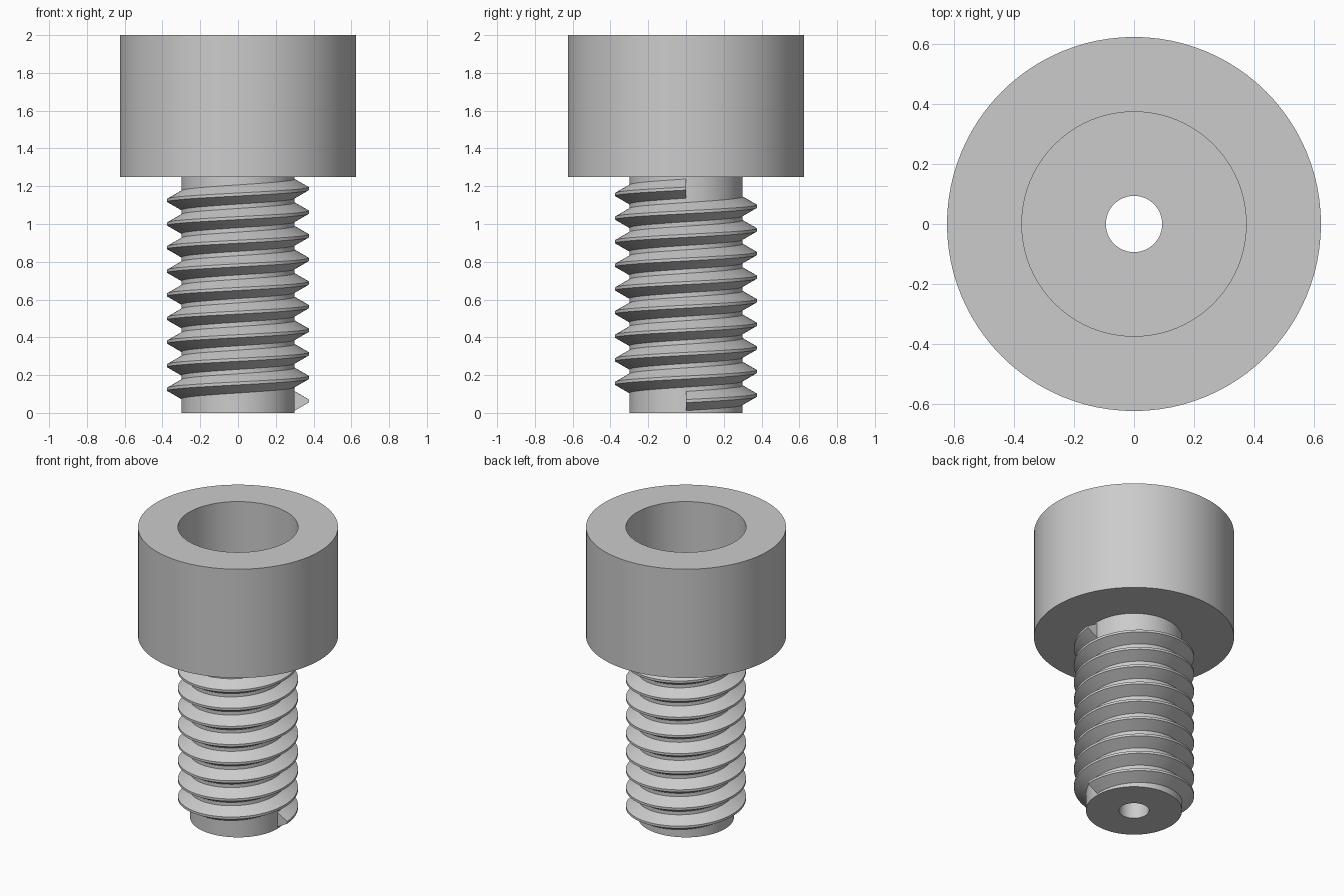
import bpy
import bmesh
from math import cos, sin, pi

SIDES = 96
PITCH = 0.125
TURNS = 9

cube = bpy.data.objects.get("Cube")
if cube:
    bpy.data.objects.remove(cube, do_unlink=True)

steel = bpy.data.materials.new("grey_steel")
steel.use_nodes = True
colour = (0.6, 0.6, 0.6, 1)
steel.diffuse_color = colour
steel.node_tree.nodes["Principled BSDF"].inputs["Base Color"].default_value = colour


def sweep(name, profile, steps, rise=0.0, start=0.0, closed=True):
    """Sweep a closed (radius, z) profile around z, climbing by rise per turn."""
    bm = bmesh.new()
    rings = []
    for i in range(steps if closed else steps + 1):
        a = 2 * pi * i / SIDES
        dz = start + rise * i / SIDES
        rings.append([bm.verts.new((r * cos(a), r * sin(a), z + dz)) for r, z in profile])
    n = len(profile)
    for i in range(steps):
        p, q = rings[i], rings[(i + 1) % len(rings)]
        for j in range(n):
            k = (j + 1) % n
            bm.faces.new((p[j], q[j], q[k], p[k]))
    if not closed:
        bm.faces.new(rings[0])
        bm.faces.new(rings[-1])
    bmesh.ops.recalc_face_normals(bm, faces=bm.faces)
    mesh = bpy.data.meshes.new(name)
    bm.to_mesh(mesh)
    bm.free()
    mesh.materials.append(steel)
    obj = bpy.data.objects.new(name, mesh)
    bpy.context.collection.objects.link(obj)
    bpy.ops.object.select_all(action="DESELECT")
    obj.select_set(True)
    bpy.context.view_layer.objects.active = obj
    bpy.ops.object.shade_smooth_by_angle(angle=pi / 9)
    return obj


# Head and shank: one turned body with a socket and a through hole
bore, core, socket, head = 0.094, 0.3, 0.375, 0.625
sweep("screw_body", [
    (bore, 0), (core, 0), (core, 1.25), (head, 1.25),
    (head, 2), (socket, 2), (socket, 1.5), (bore, 1.5),
], SIDES)

# Helical thread with a narrow flat crest, its root sunk into the shank
sweep("thread", [
    (core - 0.01, -0.051), (core, -0.051), (0.375, -0.008),
    (0.375, 0.008), (core, 0.051), (core - 0.01, 0.051),
], SIDES * TURNS, PITCH, PITCH / 2, closed=False)
